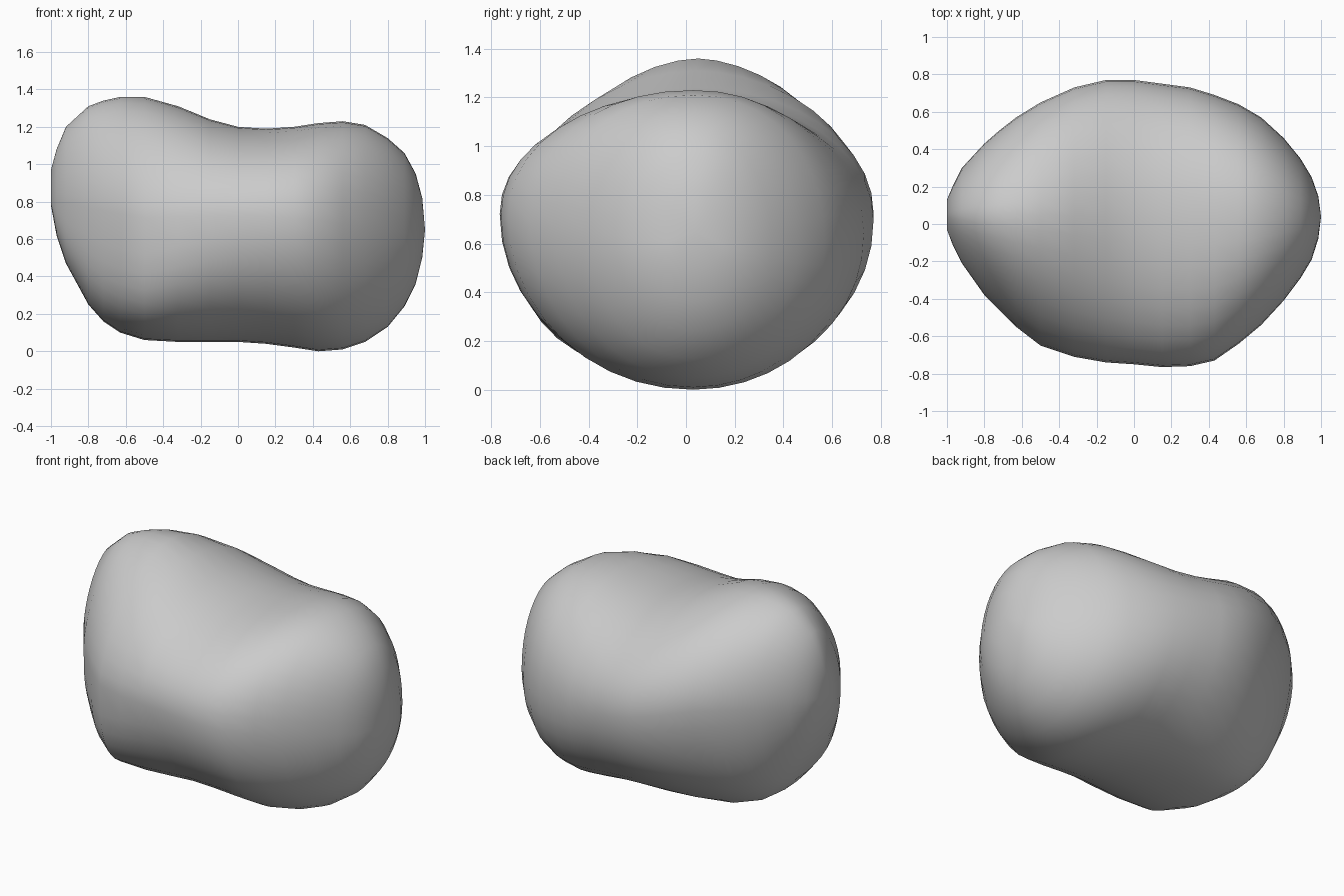
import bpy
import bmesh
import math

SEGMENTS = 40

# Outline stations along the length: x, underside, top, front edge, back edge
STATIONS = (
    (-1, .78, .97, -.03, .13),
    (-.97, .62, 1.08, -.11, .2),
    (-.92, .47, 1.2, -.21, .3),
    (-.8, .25, 1.31, -.38, .43),
    (-.72, .16, 1.34, -.46, .5),
    (-.63, .1, 1.36, -.55, .57),
    (-.5, .06, 1.36, -.65, .65),
    (-.32, .05, 1.31, -.71, .73),
    (-.15, .05, 1.24, -.74, .77),
    (0, .05, 1.2, -.75, .77),
    (.15, .04, 1.19, -.765, .75),
    (.3, .02, 1.2, -.76, .73),
    (.43, 0, 1.22, -.73, .69),
    (.56, .01, 1.23, -.64, .64),
    (.68, .05, 1.21, -.54, .57),
    (.8, .13, 1.14, -.41, .46),
    (.89, .24, 1.06, -.29, .35),
    (.95, .36, .95, -.19, .25),
    (.985, .5, .82, -.08, .15),
)


def remove_default_cube():
    cube = bpy.data.objects.get("Cube")
    if cube:
        bpy.data.objects.remove(cube, do_unlink=True)


def make_material(name, color):
    mat = bpy.data.materials.new(name)
    mat.use_nodes = True
    mat.diffuse_color = color
    for node in mat.node_tree.nodes:
        if node.type == 'BSDF_PRINCIPLED':
            node.inputs["Base Color"].default_value = color
    return mat


def signed_power(value, power):
    return math.copysign(abs(value) ** power, value)


def roundness(lump, depth, is_top):
    """Below one is boxier, above one more peaked; blends from front to back."""
    if is_top:
        front, back = .92 + .28 * lump, .95 + .12 * lump
    else:
        front, back = 1.02 - .36 * lump, .96 + .08 * lump
    blend = .5 + .5 * math.sin(depth * math.pi / 2)
    return front + (back - front) * blend


def cross_section(x, low, high, front, back):
    """Rounded loop whose belly tilts forward on the tall lump, back on the other."""
    lump = min(max(.5 - x, 0), 1) ** 2
    belly = .71 - .11 * x
    crest = .03 + .02 * lump
    tilt = (.04 - .1 * lump) * (back - front) / 1.5
    points = []
    for i in range(SEGMENTS):
        angle = math.tau * i / SEGMENTS
        c, s = math.cos(angle), math.sin(angle)
        power = roundness(lump, c, s > 0)
        u, v = signed_power(c, power), signed_power(s, power)
        y = crest + u * ((back - crest) if u > 0 else (crest - front))
        z = belly + v * ((high - belly) if v > 0 else (belly - low))
        points.append((x, y, z - tilt * u * (1 - abs(v))))
    return points


def build_boulder(mat):
    bm = bmesh.new()
    rings = [[bm.verts.new(p) for p in cross_section(*s)] for s in STATIONS]
    # Skin the neighbouring sections
    for a, b in zip(rings, rings[1:]):
        for i in range(SEGMENTS):
            j = (i + 1) % SEGMENTS
            bm.faces.new((a[i], a[j], b[j], b[i]))
    # Close both rounded ends
    for ring, x, z in ((rings[0], -1, .87), (rings[-1], 1, .65)):
        tip = bm.verts.new((x, .04, z))
        for i in range(SEGMENTS):
            bm.faces.new((ring[i], ring[(i + 1) % SEGMENTS], tip))
    bmesh.ops.recalc_face_normals(bm, faces=bm.faces)
    mesh = bpy.data.meshes.new("boulder")
    bm.to_mesh(mesh)
    bm.free()
    mesh.materials.append(mat)
    for poly in mesh.polygons:
        poly.use_smooth = True
    obj = bpy.data.objects.new("boulder", mesh)
    bpy.context.collection.objects.link(obj)
    return obj


remove_default_cube()
build_boulder(make_material("stone grey", (.6, .6, .6, 1)))
